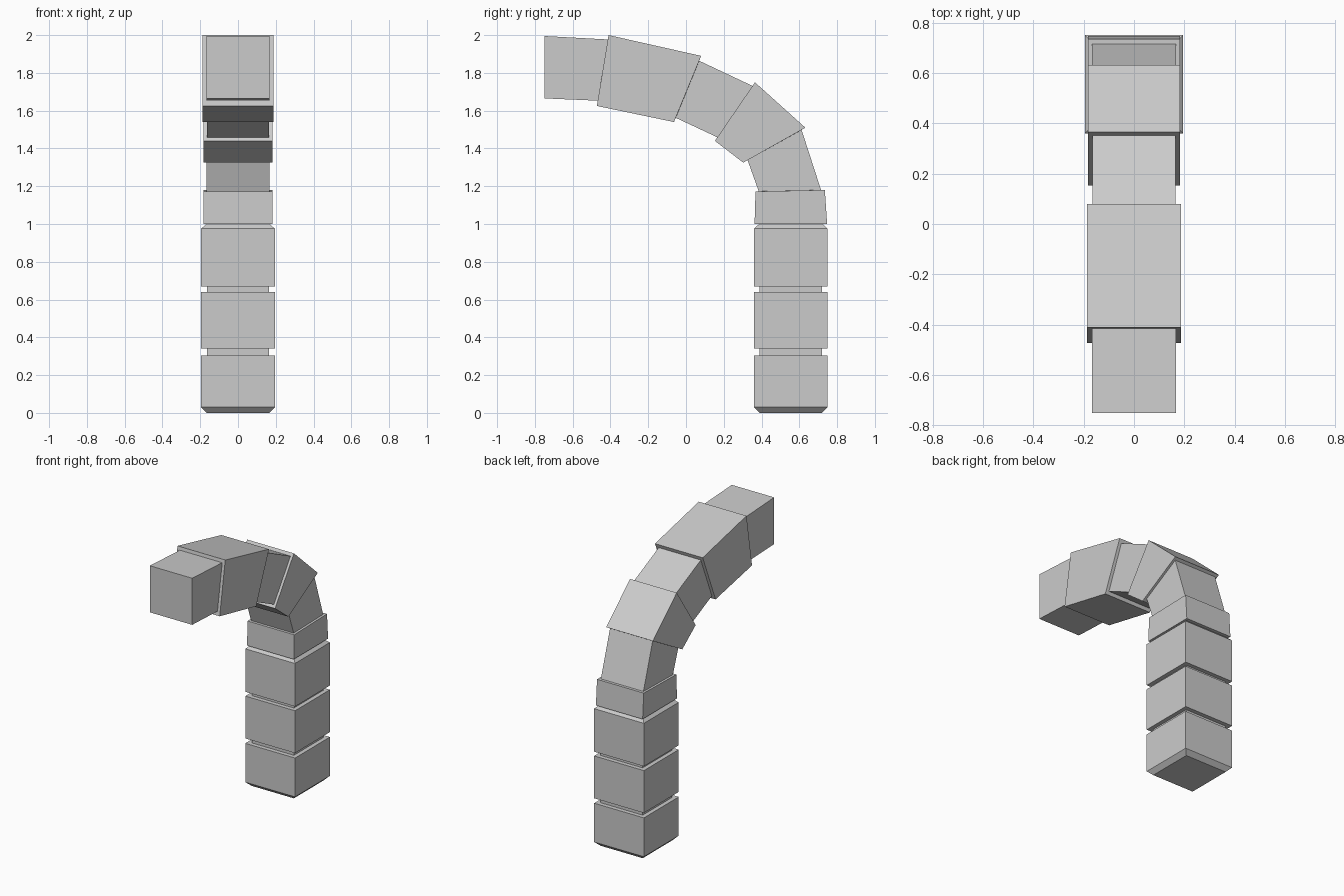
import bpy, bmesh

CY = 0.555  # centre of the upright in y


def flat(z, h):
    """Level square ring: inner point, outer point, half width."""
    return ((CY - h, z), (CY + h, z), h)


# upright: three blocks with narrow necks and chamfered ends
rings = [flat(0, 0.165), flat(0.03, 0.195), flat(0.305, 0.195)]
for z0, z1, z2 in ((0.305, 0.34, 0.64), (0.64, 0.67, 0.975)):
    rings += [flat(z0, 0.165), flat(z1, 0.165), flat(z1, 0.195), flat(z2, 0.195)]
rings.append(flat(1.0, 0.168))

# curved arm: alternating wide and narrow segments, (inner, outer, half width)
rings += [
    ((0.363, 1.0), (0.747, 1.0), 0.183),
    ((0.368, 1.172), (0.735, 1.18), 0.183),
    ((0.385, 1.173), (0.715, 1.18), 0.167),
    ((0.326, 1.338), (0.612, 1.498), 0.167),
    ((0.303, 1.325), (0.632, 1.51), 0.183),
    ((0.153, 1.44), (0.365, 1.75), 0.183),
    ((0.166, 1.459), (0.352, 1.731), 0.165),
    ((-0.054, 1.562), (0.070, 1.864), 0.165),
    ((-0.064, 1.54), (0.080, 1.89), 0.187),
    ((-0.472, 1.625), (-0.41, 2.0), 0.187),
    ((-0.467, 1.653), (-0.414, 1.977), 0.166),
    ((-0.75, 1.665), (-0.75, 1.995), 0.166),
]

# skin the rings into one closed shell
bm = bmesh.new()
loops = []
for (y0, z0), (y1, z1), w in rings:
    loops.append([bm.verts.new(p) for p in
                  ((-w, y0, z0), (w, y0, z0), (w, y1, z1), (-w, y1, z1))])
for a, b in zip(loops, loops[1:]):
    for i in range(4):
        j = (i + 1) % 4
        bm.faces.new((a[i], a[j], b[j], b[i]))
bm.faces.new(loops[0][::-1])
bm.faces.new(loops[-1])
bmesh.ops.recalc_face_normals(bm, faces=bm.faces)

mesh = bpy.data.meshes.new("segmented_arm")
bm.to_mesh(mesh)
bm.free()
bpy.context.collection.objects.link(bpy.data.objects.new("segmented_arm", mesh))
